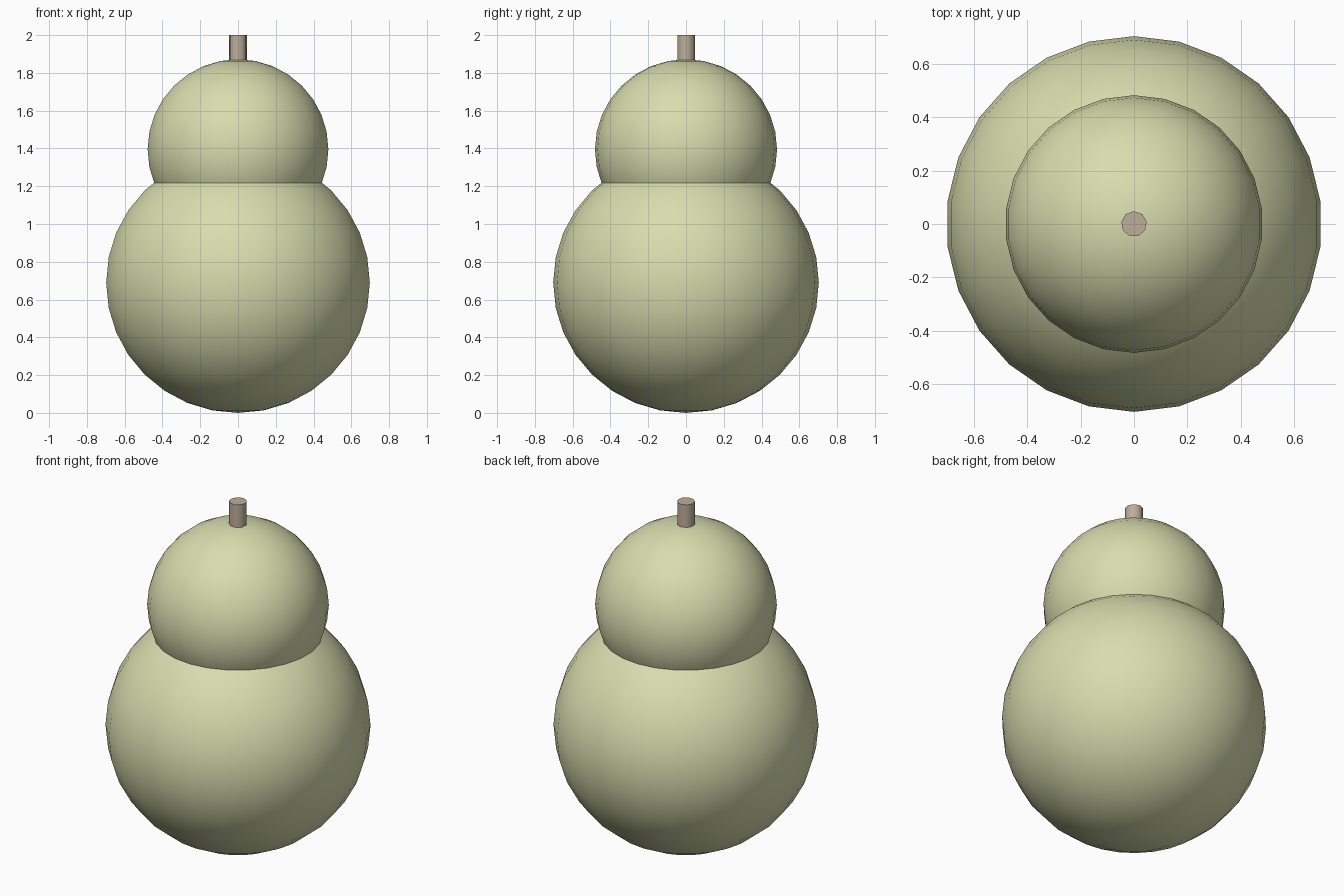
import bpy, bmesh, math
from mathutils import Matrix

if "Cube" in bpy.data.objects:
    bpy.data.objects.remove(bpy.data.objects["Cube"])


def material(name, color):
    m = bpy.data.materials.new(name)
    m.diffuse_color = color
    m.use_nodes = True
    m.node_tree.nodes["Principled BSDF"].inputs["Base Color"].default_value = m.diffuse_color
    return m


def add_part(name, bm, mat, angle=40):
    mesh = bpy.data.meshes.new(name)
    bm.to_mesh(mesh)
    bm.free()
    mesh.materials.append(mat)
    obj = bpy.data.objects.new(name, mesh)
    bpy.context.collection.objects.link(obj)
    bpy.ops.object.select_all(action='DESELECT')
    obj.select_set(True)
    bpy.context.view_layer.objects.active = obj
    bpy.ops.object.shade_smooth_by_angle(angle=math.radians(angle))
    return obj


def bulb(name, z, radius, half_height, mat):
    bm = bmesh.new()
    bmesh.ops.create_uvsphere(
        bm, u_segments=26, v_segments=16, radius=1,
        matrix=Matrix.Translation((0, 0, z)) @ Matrix.Diagonal((radius, radius, half_height, 1)))
    return add_part(name, bm, mat)


green = material("gourd_green", (0.68, 0.72, 0.42, 1))
brown = material("stem_brown", (0.52, 0.42, 0.32, 1))

# Two overlapping gourd bulbs
bulb("lower_bulb", 0.69, 0.703, 0.69, green)
bulb("upper_bulb", 1.395, 0.482, 0.477, green)

# Short stem
bm = bmesh.new()
bmesh.ops.create_cone(bm, cap_ends=True, segments=9, radius1=0.048, radius2=0.048,
                      depth=0.17, matrix=Matrix.Translation((0, 0, 1.915)))
add_part("stem", bm, brown, 45)
